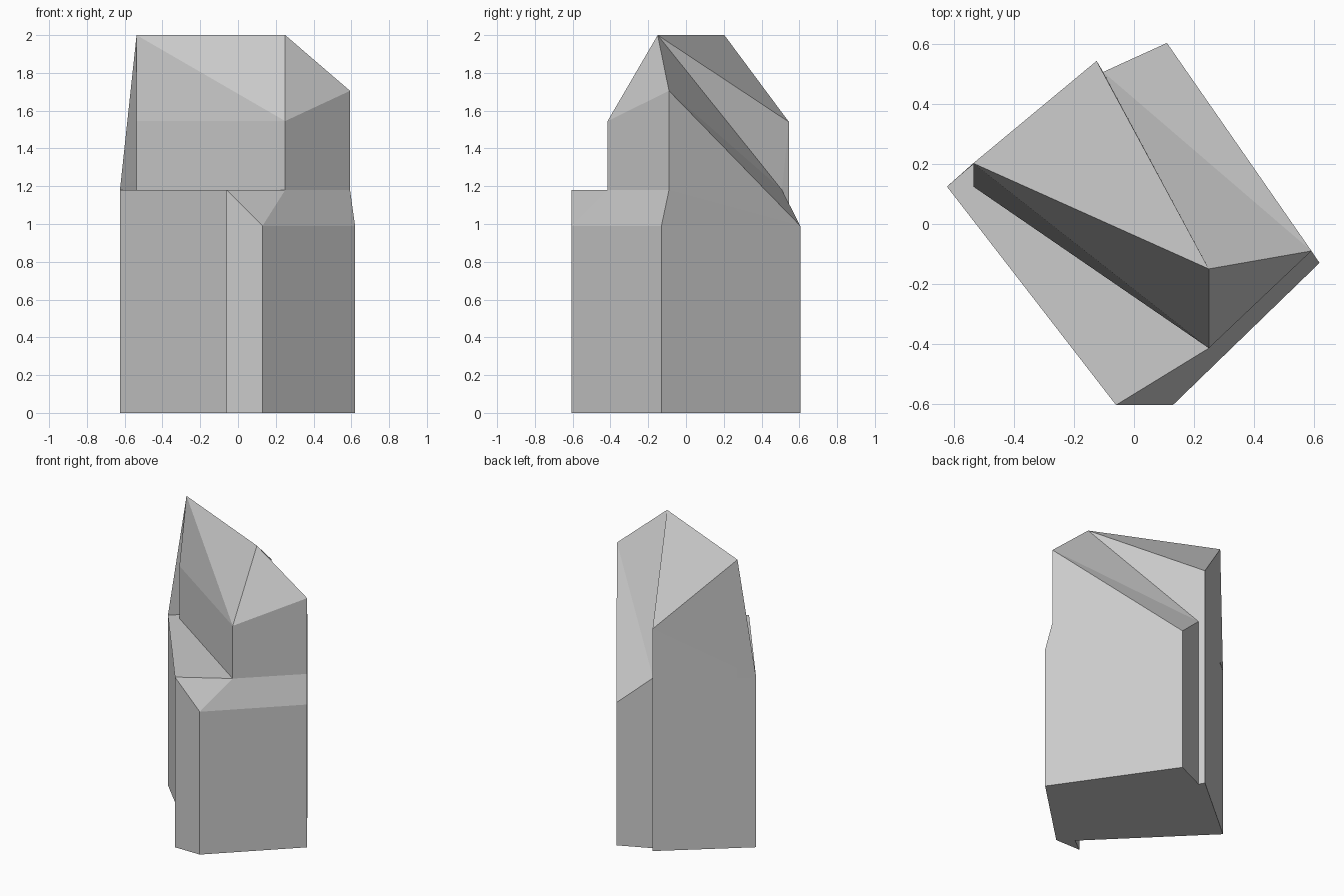
import bpy, bmesh

if "Cube" in bpy.data.objects:
    bpy.data.objects.remove(bpy.data.objects["Cube"])

# Footprint, counter-clockwise: x, y, height of the wall top
footprint = {
    "A": (-.625, .125, 1.18), "J": (.035, -.535, 1.18), "I": (-.06, -.605, 1.18),
    "H": (.13, -.605, .99), "G": (.62, -.13, .99), "E": (.11, .605, .99),
    "D": (-.103, .508, 1.18), "C": (-.125, .545, 1.54),
}
# Upper crystal: lower case sits on the ledge, upper case is the crown
crown = {
    "k": (-.537, .203, 1.18), "b": (-.537, .125, 1.18),
    "q": (.25, -.415, 1.18), "f": (.593, -.09, 1.18),
    "K": (-.537, .203, 2), "B": (-.537, .125, 1.545),
    "Q": (.25, -.415, 1.545), "F": (.593, -.09, 1.705), "P": (.25, -.15, 2),
}

bm = bmesh.new()
top = {n: bm.verts.new(p) for n, p in {**footprint, **crown}.items()}
base = {n: bm.verts.new((x, y, 0)) for n, (x, y, z) in footprint.items()}

# Base and outer walls; two walls run on up into the crown
bm.faces.new([base[n] for n in reversed(footprint)])
rising = {"GE": "Ff", "CA": "kK"}
names = list(footprint)
for a, b in zip(names, names[1:] + names[:1]):
    loop = [base[a], base[b], top[b]]
    loop += [top[n] for n in rising.get(a + b, "")] + [top[a]]
    bm.faces.new(loop)

# Ledge, chamfers, inner walls, then roof facets
for loop in ("AJIqbk", "IHq", "HGfq", "bqQB", "qfFQ", "kbBK",
             "BQK", "QPK", "QFP", "KPC", "PFD", "FED", "PDC"):
    bm.faces.new([top[n] for n in loop])

bmesh.ops.triangulate(bm, faces=[f for f in bm.faces if len(f.verts) > 4])
bmesh.ops.recalc_face_normals(bm, faces=bm.faces)
mesh = bpy.data.meshes.new("faceted_rock")
bm.to_mesh(mesh)
bm.free()
bpy.context.collection.objects.link(bpy.data.objects.new("faceted_rock", mesh))
